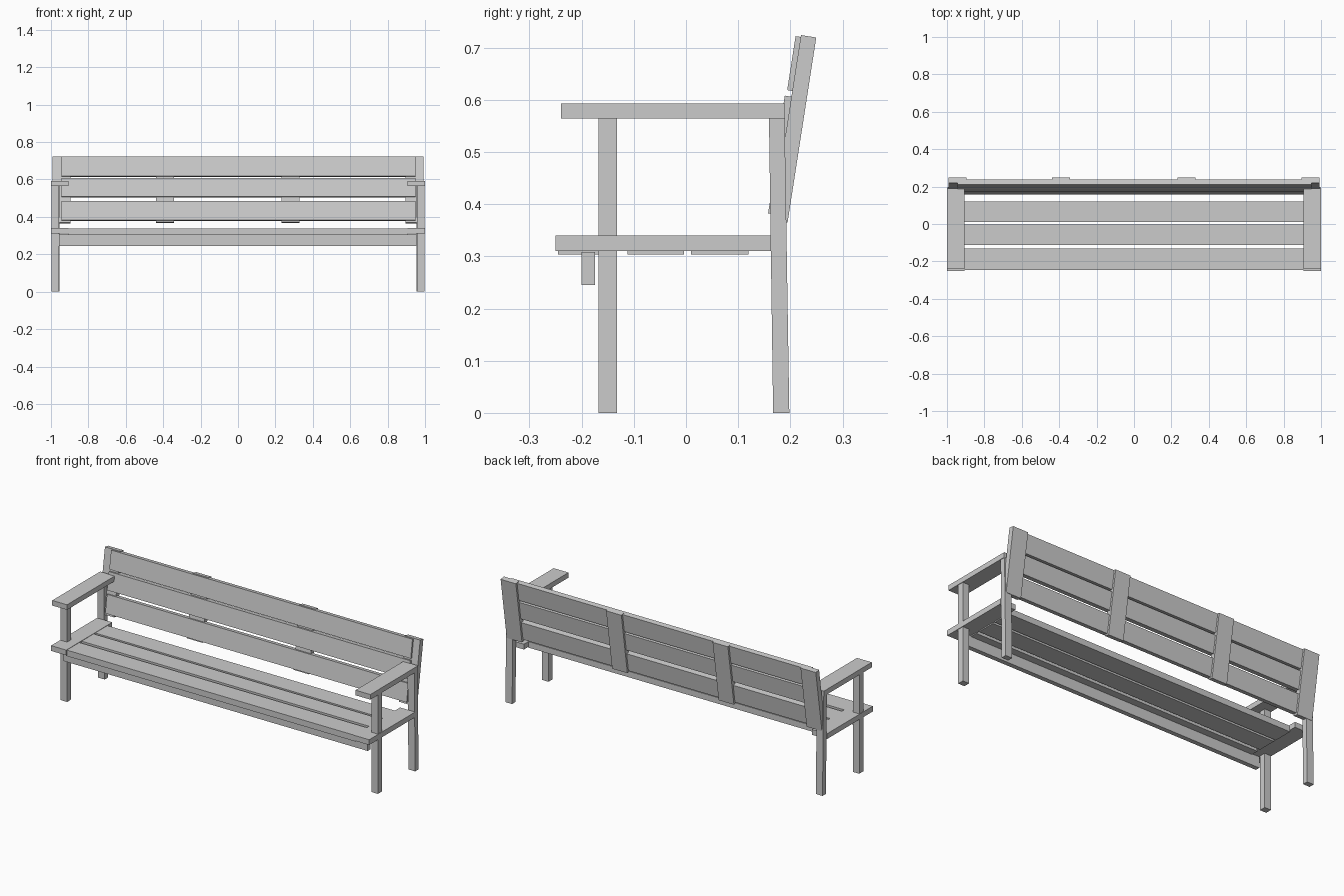
import bpy, bmesh

if "Cube" in bpy.data.objects:
    bpy.data.objects.remove(bpy.data.objects["Cube"])


def prism(name, profile, x0, x1):
    """Extrude a closed (y, z) profile along x."""
    bm = bmesh.new()
    face = bm.faces.new([bm.verts.new((x0, y, z)) for y, z in profile])
    ext = bmesh.ops.extrude_face_region(bm, geom=[face])
    new = [v for v in ext["geom"] if isinstance(v, bmesh.types.BMVert)]
    bmesh.ops.translate(bm, verts=new, vec=(x1 - x0, 0, 0))
    bmesh.ops.recalc_face_normals(bm, faces=bm.faces)
    mesh = bpy.data.meshes.new(name)
    bm.to_mesh(mesh)
    bm.free()
    ob = bpy.data.objects.new(name, mesh)
    bpy.context.collection.objects.link(ob)
    return ob


def box(name, x0, x1, y0, y1, z0, z1):
    return prism(name, [(y0, z0), (y1, z0), (y1, z1), (y0, z1)], x0, x1)


SLOPE = 0.155  # backward lean of the backrest


def leaning(name, x0, x1, y_front, y_back, z0, z1):
    """Tilted board; y values are given at the top of the backrest."""
    def at(y, z):
        return (y + (z - 0.722) * SLOPE, z)
    d = (y_back - y_front) * SLOPE
    return prism(name, [at(y_front, z0 + d), at(y_back, z0),
                        at(y_back, z1 - d), at(y_front, z1)], x0, x1)


# Both ends: legs, armrest, seat end board, back post
for side, s in (("left", -1), ("right", 1)):
    def span(a, b):
        return sorted((s * a, s * b))

    box(f"front_leg_{side}", *span(0.957, 0.997), -0.168, -0.132, 0, 0.566)
    prism(f"rear_leg_{side}", [(0.167, 0), (0.198, 0), (0.189, 0.566), (0.159, 0.566)],
          *span(0.955, 0.997))
    box(f"armrest_{side}", *span(0.907, 1.0), -0.24, 0.19, 0.564, 0.593)
    box(f"seat_end_board_{side}", *span(0.905, 1.0), -0.25, 0.163, 0.31, 0.34)
    leaning(f"back_post_{side}", *span(0.895, 0.991), 0.220, 0.25, 0.365, 0.724)

# Seat slats and front apron
for i, (y0, y1) in enumerate([(-0.245, -0.132), (-0.112, -0.004), (0.01, 0.12)]):
    box(f"seat_slat_{i + 1}", -0.91, 0.91, y0, y1, 0.304, 0.338)
box("seat_apron", -0.957, 0.955, -0.2, -0.174, 0.245, 0.308)

# Backrest slats
for i, (z0, z1, dy) in enumerate([(0.614, 0.722, 0), (0.503, 0.608, -0.003), (0.378, 0.485, 0)]):
    leaning(f"back_slat_{i + 1}", -0.945, 0.95, 0.210 + dy, 0.239, z0, z1)

# Middle back battens
for i, x in enumerate((-0.39, 0.28)):
    leaning(f"back_batten_{i + 1}", x - 0.048, x + 0.048, 0.222, 0.25, 0.368, 0.722)
